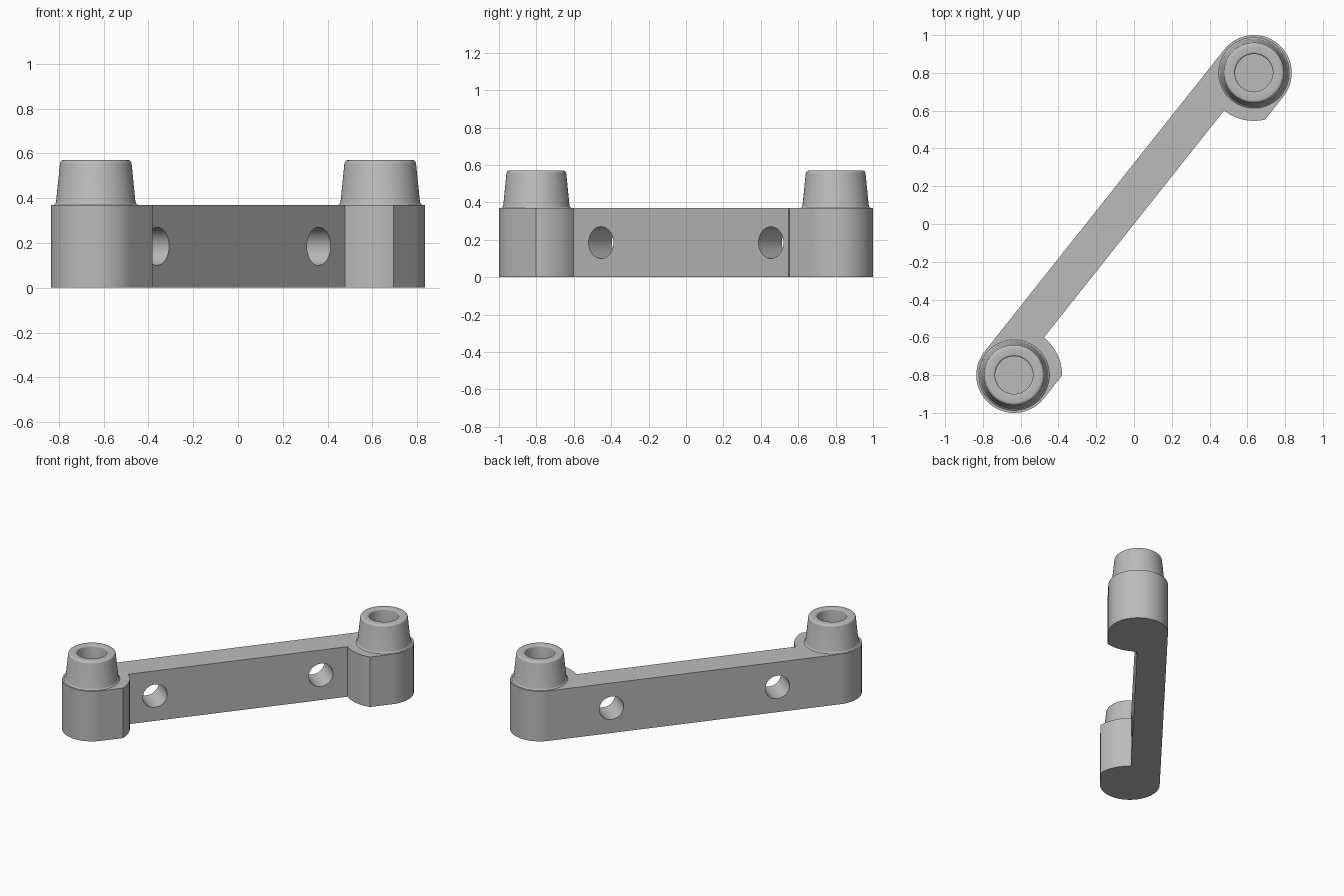
import bpy, bmesh, math
from mathutils import Matrix, Vector

cube = bpy.data.objects.get("Cube")
if cube:
    bpy.data.objects.remove(cube, do_unlink=True)

# Main dimensions
POST_X, POST_Y = 0.635, 0.80
HALF = math.hypot(POST_X, POST_Y)
ANGLE = math.atan2(POST_Y, POST_X)
R, LOBE_R = 0.2, 0.254
BODY_H, TOP = 0.37, 0.57
TURN = Matrix.Rotation(ANGLE, 4, 'Z')

grey = bpy.data.materials.new("light_grey")
grey.use_nodes = True
colour = (0.5, 0.5, 0.5, 1)
grey.diffuse_color = colour
grey.node_tree.nodes["Principled BSDF"].inputs["Base Color"].default_value = colour


def finish(name, bm):
    bmesh.ops.recalc_face_normals(bm, faces=bm.faces)
    mesh = bpy.data.meshes.new(name)
    bm.to_mesh(mesh)
    bm.free()
    mesh.materials.append(grey)
    obj = bpy.data.objects.new(name, mesh)
    bpy.context.collection.objects.link(obj)
    return obj


def smooth(obj):
    bpy.ops.object.select_all(action='DESELECT')
    obj.select_set(True)
    bpy.context.view_layer.objects.active = obj
    bpy.ops.object.shade_smooth_by_angle(angle=math.radians(30))


def arc(cx, cy, r, a0, a1, n):
    return [(cx + r * math.cos(a0 + (a1 - a0) * i / n),
             cy + r * math.sin(a0 + (a1 - a0) * i / n)) for i in range(n + 1)]


# Bar with rounded ends and a lobe beside each post, drawn along its own axis
flat = -math.asin(R / LOBE_R)
right_end = arc(HALF, 0, LOBE_R, -math.pi, -math.pi - flat, 14)
# the lobe runs from the bar's inner face down to the flat side
right_end = [(x, -abs(y)) for x, y in right_end]
right_end += arc(HALF, 0, R, -math.pi / 2, math.pi / 2, 40)
outline = right_end + [(-x, y) for x, y in reversed(right_end)]
bm = bmesh.new()
base = bm.faces.new([bm.verts.new((x, y, 0)) for x, y in outline])
top = bmesh.ops.extrude_face_region(bm, geom=[base])
bmesh.ops.translate(bm, vec=(0, 0, BODY_H),
                    verts=[v for v in top["geom"] if isinstance(v, bmesh.types.BMVert)])
bm.transform(TURN)
bar = finish("bar_body", bm)

# Two cross holes through the bar
for side, label in ((-1, "front"), (1, "back")):
    bm = bmesh.new()
    place = (TURN @ Matrix.Translation((side * 0.58, 0.1, 0.185))
             @ Matrix.Rotation(math.pi / 2, 4, 'X'))
    bmesh.ops.create_cone(bm, cap_ends=True, segments=48, radius1=0.085,
                          radius2=0.085, depth=0.4, matrix=place)
    cutter = finish(label + "_hole_cutter", bm)
    cutter.hide_render = True
    cutter.hide_set(True)
    mod = bar.modifiers.new(label + "_hole", 'BOOLEAN')
    mod.object = cutter
    mod.operation = 'DIFFERENCE'
    mod.solver = 'EXACT'

# Apply the cuts and discard the cutters
bpy.context.view_layer.update()
cut_mesh = bpy.data.meshes.new_from_object(
    bar.evaluated_get(bpy.context.evaluated_depsgraph_get()))
bar.modifiers.clear()
bar.data = cut_mesh
for label in ("front", "back"):
    bpy.data.objects.remove(bpy.data.objects[label + "_hole_cutter"], do_unlink=True)
smooth(bar)

# Tapered hollow posts with a small foot fillet and rounded rim
profile = [(0.1, BODY_H)]
profile += arc(0.11, TOP - 0.01, 0.01, math.pi, math.pi / 2, 4)
profile += arc(0.143, TOP - 0.017, 0.017, math.pi / 2, 0.1, 5)
profile += [(0.177, 0.385), (0.18, 0.376), (0.187, BODY_H)]
for side, label in ((-1, "front"), (1, "back")):
    bm = bmesh.new()
    verts = [bm.verts.new((r, 0, z)) for r, z in profile]
    edges = [bm.edges.new(pair) for pair in zip(verts, verts[1:])]
    bmesh.ops.spin(bm, geom=verts + edges, cent=(0, 0, 0), axis=(0, 0, 1),
                   angle=math.tau, steps=64, use_merge=True)
    bmesh.ops.remove_doubles(bm, verts=bm.verts, dist=0.0001)
    bmesh.ops.translate(bm, vec=Vector((side * POST_X, side * POST_Y, 0)), verts=bm.verts)
    post = finish(label + "_post", bm)
    # an open ring: make sure its faces point away from the wall
    rim = max(post.data.polygons, key=lambda p: p.center.z)
    if rim.normal.z < 0:
        post.data.flip_normals()
    smooth(post)
